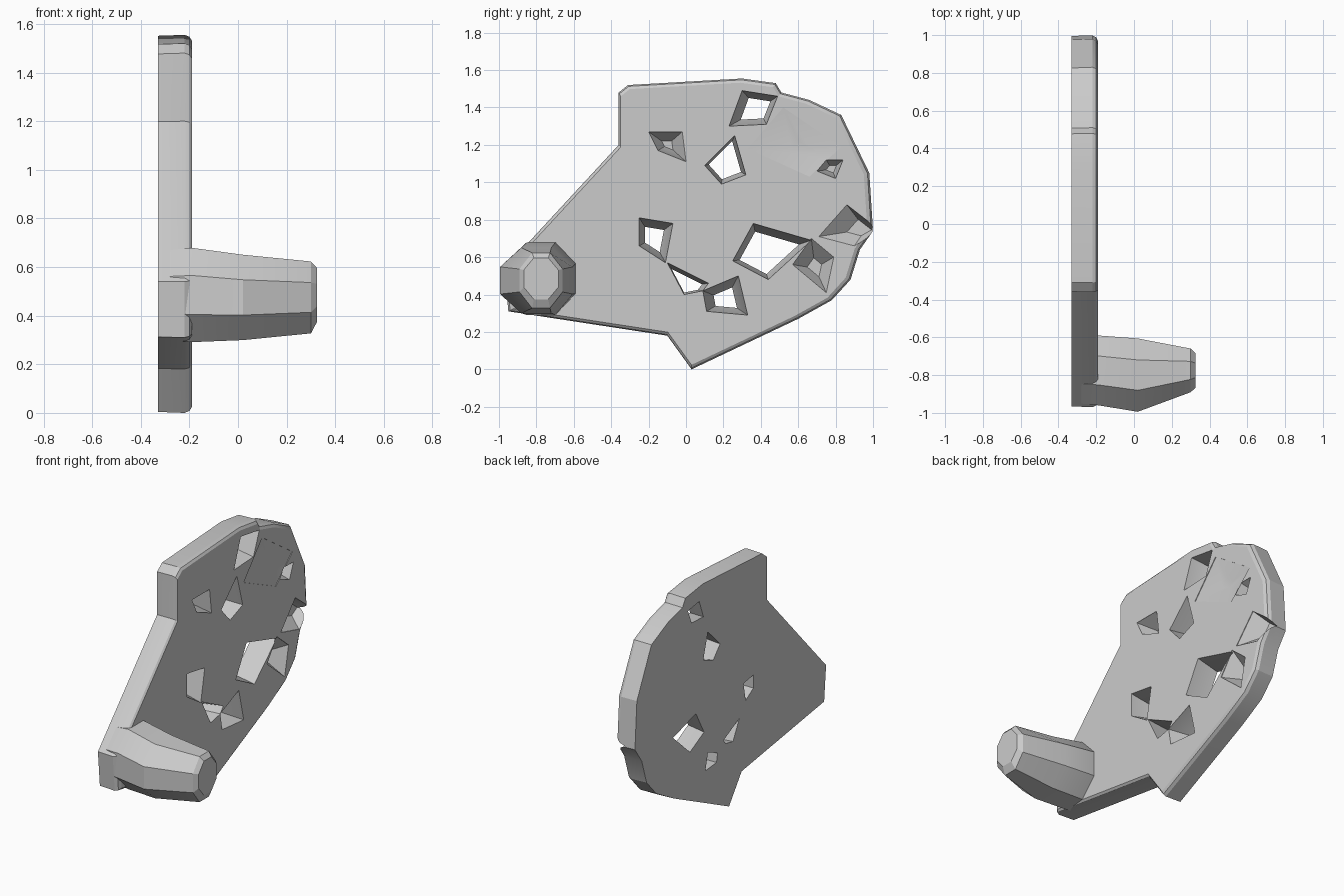
import bpy
import bmesh
import math

default_cube = bpy.data.objects.get("Cube")
if default_cube:
    bpy.data.objects.remove(default_cube, do_unlink=True)

# One plain grey for the whole model
grey = bpy.data.materials.new("plain_grey")
grey.use_nodes = True
colour = (0.6, 0.6, 0.6, 1)
grey.diffuse_color = colour
grey.node_tree.nodes["Principled BSDF"].inputs["Base Color"].default_value = colour

BACK, FRONT = -0.33, -0.19


def loft(name, rings):
    """Skin a closed solid through rings of (x, [(y, z), ...]) with equal counts."""
    bm = bmesh.new()
    loops = [[bm.verts.new((x, y, z)) for y, z in points] for x, points in rings]
    for lower, upper in zip(loops, loops[1:]):
        for i in range(len(lower)):
            j = (i + 1) % len(lower)
            bm.faces.new((lower[i], lower[j], upper[j], upper[i]))
    bm.faces.new(loops[0])
    bm.faces.new(loops[-1])
    bmesh.ops.recalc_face_normals(bm, faces=bm.faces)
    mesh = bpy.data.meshes.new(name)
    bm.to_mesh(mesh)
    bm.free()
    mesh.materials.append(grey)
    obj = bpy.data.objects.new(name, mesh)
    bpy.context.collection.objects.link(obj)
    return obj


def shrink(points, factor, centre):
    """Scale a profile towards a centre point."""
    cy, cz = centre
    return [(cy + (y - cy) * factor, cz + (z - cz) * factor) for y, z in points]


def select_only(obj):
    bpy.ops.object.select_all(action="DESELECT")
    obj.select_set(True)
    bpy.context.view_layer.objects.active = obj


def cut(target, points, centre, factor, floor=BACK - 0.02):
    """Carve a tapered opening; a floor above the back makes it a pocket."""
    cutter = loft("cutter", [(floor, shrink(points, factor, centre)),
                             (FRONT - 0.004, points),
                             (FRONT + 0.05, points)])
    cutter.hide_render = True
    modifier = target.modifiers.new("opening", "BOOLEAN")
    modifier.operation = "DIFFERENCE"
    modifier.solver = "EXACT"
    modifier.object = cutter
    select_only(target)
    bpy.ops.object.modifier_apply(modifier=modifier.name)
    bpy.data.objects.remove(cutter, do_unlink=True)


# Flat side plate with a softened front edge
outline = [(-0.97, 0.54), (-0.95, 0.31), (-0.1, 0.18), (0.03, 0), (0.6, 0.27),
           (0.78, 0.37), (0.88, 0.48), (0.93, 0.64), (1, 0.74), (0.98, 1.05),
           (0.83, 1.36), (0.66, 1.44), (0.51, 1.48), (0.48, 1.53), (0.3, 1.555),
           (-0.31, 1.52), (-0.36, 1.48), (-0.36, 1.2)]
middle = (0, 0.8)
plate = loft("side_plate", [(BACK, shrink(outline, 0.995, middle)),
                            (FRONT - 0.03, outline),
                            (FRONT - 0.01, shrink(outline, 0.99, middle)),
                            (FRONT, shrink(outline, 0.97, middle))])

# Irregular openings through the plate
cut(plate, [(0.3, 1.49), (0.49, 1.46), (0.43, 1.31), (0.23, 1.3)], (0.39, 1.39), 0.55)
cut(plate, [(0.1, 1.09), (0.26, 1.25), (0.32, 1.04), (0.19, 0.99)], (0.2, 1.11), 0.75)
cut(plate, [(-0.25, 0.81), (-0.07, 0.78), (-0.11, 0.57), (-0.25, 0.66)], (-0.18, 0.7), 0.5)
cut(plate, [(-0.1, 0.57), (0.12, 0.46), (0.09, 0.42), (-0.01, 0.4)], (-0.01, 0.44), 0.7)
cut(plate, [(0.36, 0.78), (0.67, 0.69), (0.44, 0.48), (0.25, 0.58)], (0.4, 0.6), 0.72)
cut(plate, [(0.09, 0.42), (0.28, 0.5), (0.33, 0.29), (0.11, 0.31)], (0.21, 0.37), 0.45)

# Blind pockets
cut(plate, [(-0.2, 1.27), (-0.02, 1.27), (0, 1.11), (-0.15, 1.17)], (-0.1, 1.2), 0.3, -0.29)
cut(plate, [(0.7, 1.06), (0.75, 1.12), (0.84, 1.12), (0.8, 1.02)], (0.78, 1.07), 0.4, -0.27)
cut(plate, [(0.57, 0.56), (0.67, 0.7), (0.79, 0.6), (0.75, 0.41)], (0.69, 0.54), 0.35, -0.29)

# Shallow dish beside the upper opening and notch in the rear rim
cut(plate, [(0.33, 1.18), (0.52, 1.4), (0.83, 1.19), (0.66, 1.03)], (0.62, 1.18), 0.2, -0.21)
cut(plate, [(0.71, 0.71), (0.86, 0.88), (1.04, 0.74), (0.9, 0.66)], (0.96, 0.75), 0.4, -0.27)


def oval(cy, cz, ry, rz, sides=8):
    angles = [math.tau * (i + 0.5) / sides for i in range(sides)]
    return [(cy + ry * math.cos(a), cz + rz * math.sin(a)) for a in angles]


# Tapered faceted peg standing out of the front corner
peg = loft("corner_peg", [(BACK + 0.05, oval(-0.775, 0.485, 0.19, 0.2)),
                          (FRONT, oval(-0.775, 0.485, 0.2, 0.21)),
                          (0.02, oval(-0.8, 0.475, 0.21, 0.19)),
                          (0.3, oval(-0.775, 0.475, 0.125, 0.16)),
                          (0.325, oval(-0.775, 0.485, 0.1, 0.12))])

for part in (plate, peg):
    select_only(part)
    bpy.ops.object.shade_smooth_by_angle(angle=math.radians(20))
